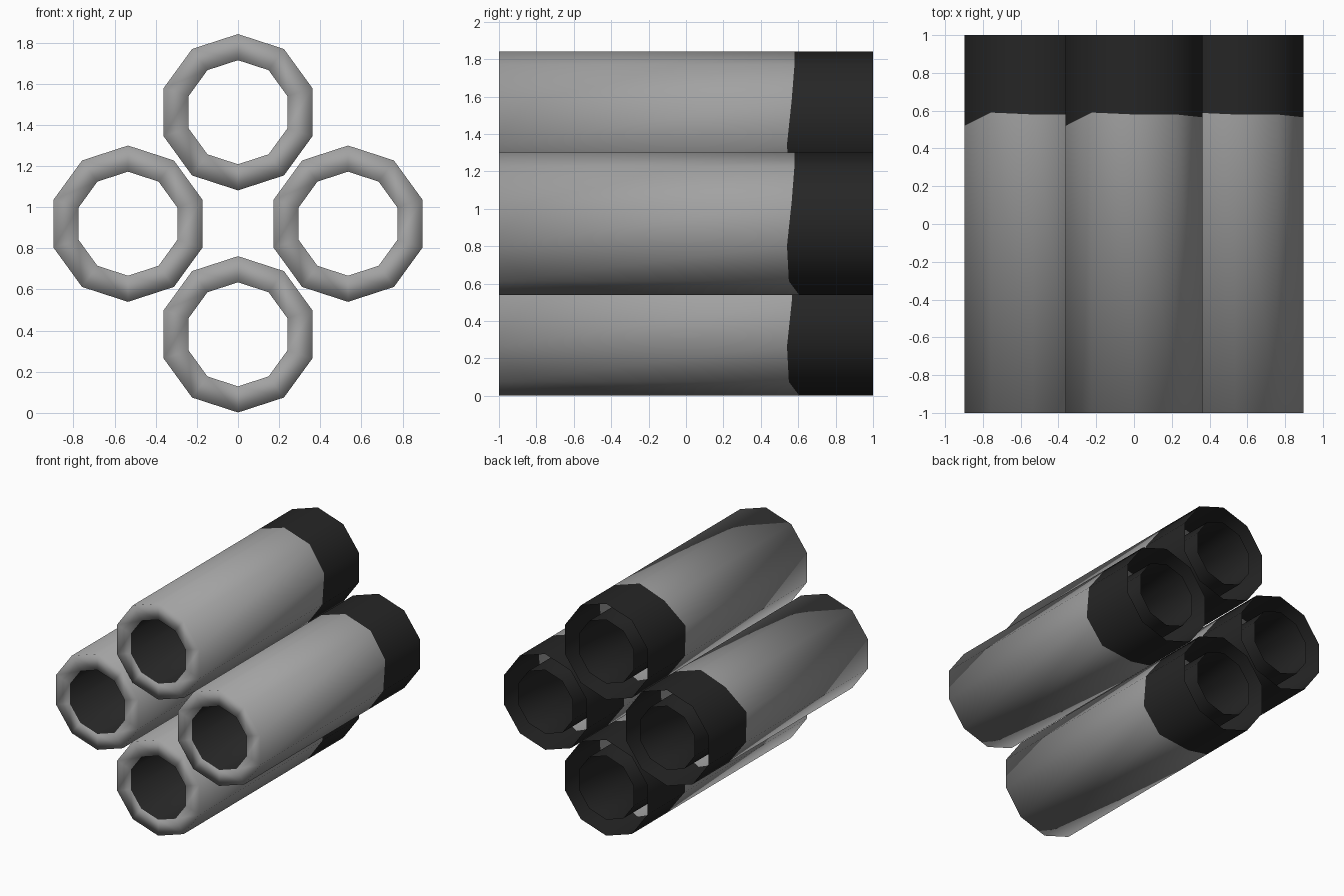
import bpy, bmesh, math

if "Cube" in bpy.data.objects:
    bpy.data.objects.remove(bpy.data.objects["Cube"])

SIDES = 10
R_OUT, R_IN = 0.38, 0.253
# Depth of the slightly ragged colour edge at each corner, clockwise from the top
EDGE_Y = [0.58, 0.58, 0.565, 0.54, 0.55, 0.605, 0.55, 0.53, 0.52, 0.59]


def material(name, value):
    m = bpy.data.materials.new(name)
    m.diffuse_color = (value, value, value, 1)
    m.use_nodes = True
    m.node_tree.nodes["Principled BSDF"].inputs["Base Color"].default_value = m.diffuse_color
    return m


grey = material("metal grey", 0.36)
black = material("dark grey", 0.019)


def ring(bm, radius, depths):
    verts = []
    for i, y in enumerate(depths):
        a = 2 * math.pi * i / SIDES
        verts.append(bm.verts.new((radius * math.sin(a), y, radius * math.cos(a))))
    return verts


def tube(name, x, z):
    bm = bmesh.new()
    # Profile: open back edge, colour edge, front lip, then inner wall to the back
    rings = [ring(bm, R_OUT, [1.0] * SIDES),
             ring(bm, R_OUT, EDGE_Y),
             ring(bm, R_OUT, [-1.0] * SIDES),
             ring(bm, R_IN, [-1.0] * SIDES),
             ring(bm, R_IN, [1.0] * SIDES)]
    # Dark rear band, grey body, grey lip, dark bore
    for k, slot in enumerate((1, 0, 0, 1)):
        a, b = rings[k], rings[k + 1]
        for i in range(SIDES):
            j = (i + 1) % SIDES
            f = bm.faces.new((a[i], a[j], b[j], b[i]))
            f.material_index = slot
            f.smooth = True
    # Outer wall must face away from the tube axis
    bm.normal_update()
    bm.faces.ensure_lookup_table()
    f = bm.faces[0]
    c = f.calc_center_median()
    if f.normal.x * c.x + f.normal.z * c.z < 0:
        bmesh.ops.reverse_faces(bm, faces=bm.faces[:])
    mesh = bpy.data.meshes.new(name)
    bm.to_mesh(mesh)
    bm.free()
    mesh.materials.append(grey)
    mesh.materials.append(black)
    ob = bpy.data.objects.new(name, mesh)
    ob.location = (x, 0, z)
    bpy.context.collection.objects.link(ob)


# Four barrels in a diamond
for name, x, z in (("top_barrel", 0, 1.462), ("bottom_barrel", 0, 0.382),
                   ("left_barrel", -0.535, 0.92), ("right_barrel", 0.535, 0.92)):
    tube(name, x, z)
